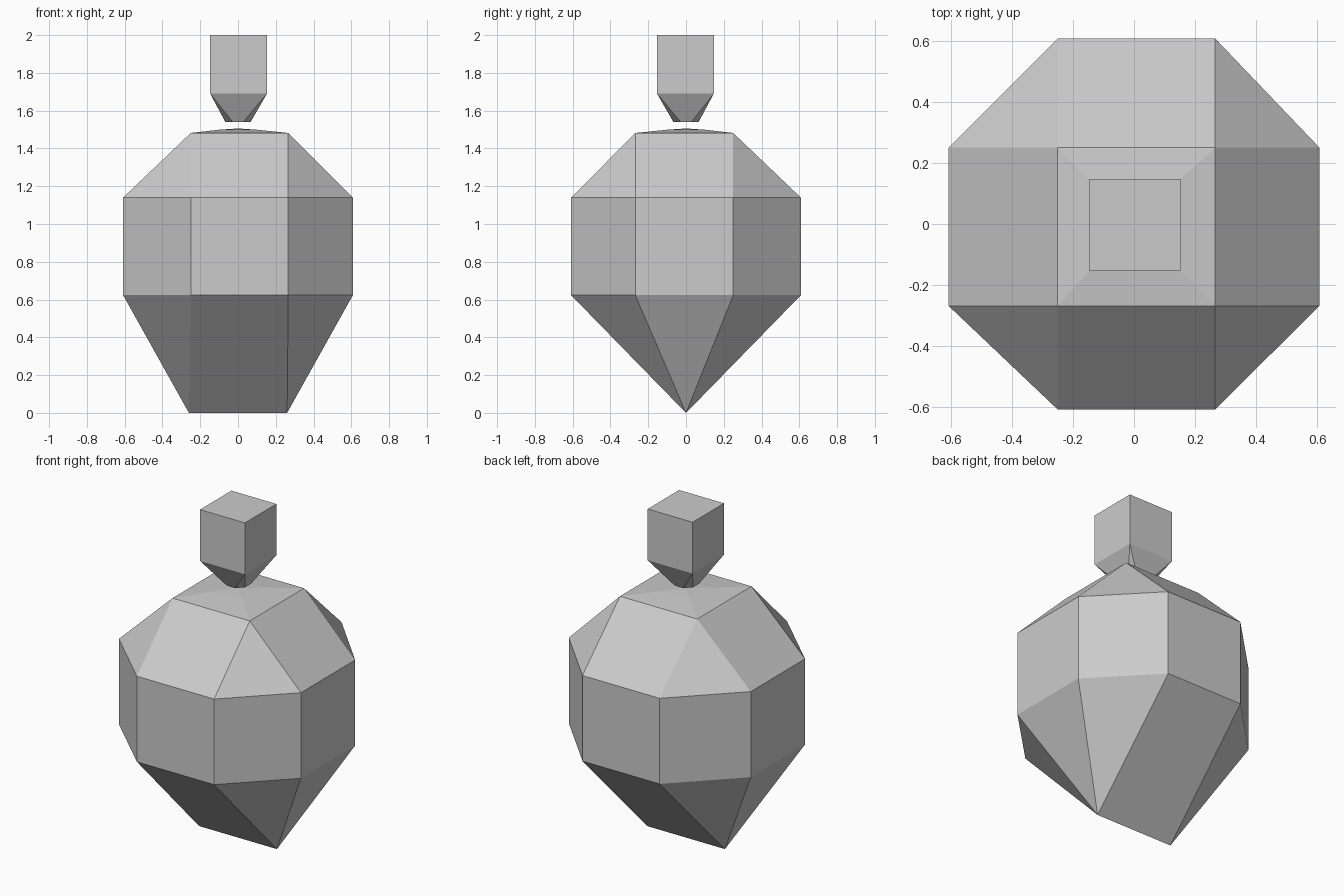
import bpy, bmesh, math

if "Cube" in bpy.data.objects:
    bpy.data.objects.remove(bpy.data.objects["Cube"])


def octagon(r, lo, hi, z):
    """Eight-sided ring: long reach r, short side limits lo/hi as (x, y)."""
    pts = []
    for s in (-r, r):
        pts += [(s, lo[1], z), (s, hi[1], z), (lo[0], s, z), (hi[0], s, z)]
    return pts


def square(lo, hi, z):
    return [(x, y, z) for x in (lo[0], hi[0]) for y in (lo[1], hi[1])]


def faceted_solid(name, points):
    """Convex flat-faced solid through the given rings."""
    bm = bmesh.new()
    for p in points:
        bm.verts.new(p)
    bmesh.ops.convex_hull(bm, input=bm.verts[:])
    bmesh.ops.delete(bm, geom=[v for v in bm.verts if not v.link_faces], context='VERTS')
    bmesh.ops.dissolve_limit(bm, angle_limit=math.radians(1), verts=bm.verts[:], edges=bm.edges[:])
    bmesh.ops.recalc_face_normals(bm, faces=bm.faces[:])
    mesh = bpy.data.meshes.new(name)
    bm.to_mesh(mesh)
    bm.free()
    obj = bpy.data.objects.new(name, mesh)
    bpy.context.collection.objects.link(obj)
    return obj


# Body: bottom ridge, two octagonal rings, square shoulder and shallow crown
lo, hi = (-0.25, -0.268), (0.266, 0.25)
ridge = [(-0.26, 0, 0), (0.26, 0, 0)]
crown = square((-0.1, -0.1), (0.1, 0.1), 1.499) + [(0, 0, 1.506)]
faceted_solid("body", ridge + octagon(0.608, lo, hi, 0.623)
              + octagon(0.608, lo, hi, 1.14) + square(lo, hi, 1.482) + crown)

# Stopper: small block floating above, with a chamfered, tapered underside
s_lo, s_hi = (-0.147, -0.153), (0.153, 0.147)
faceted_solid("stopper", octagon(0.067, (-0.028, -0.028), (0.028, 0.028), 1.54)
              + square(s_lo, s_hi, 1.69) + square(s_lo, s_hi, 2.0))
